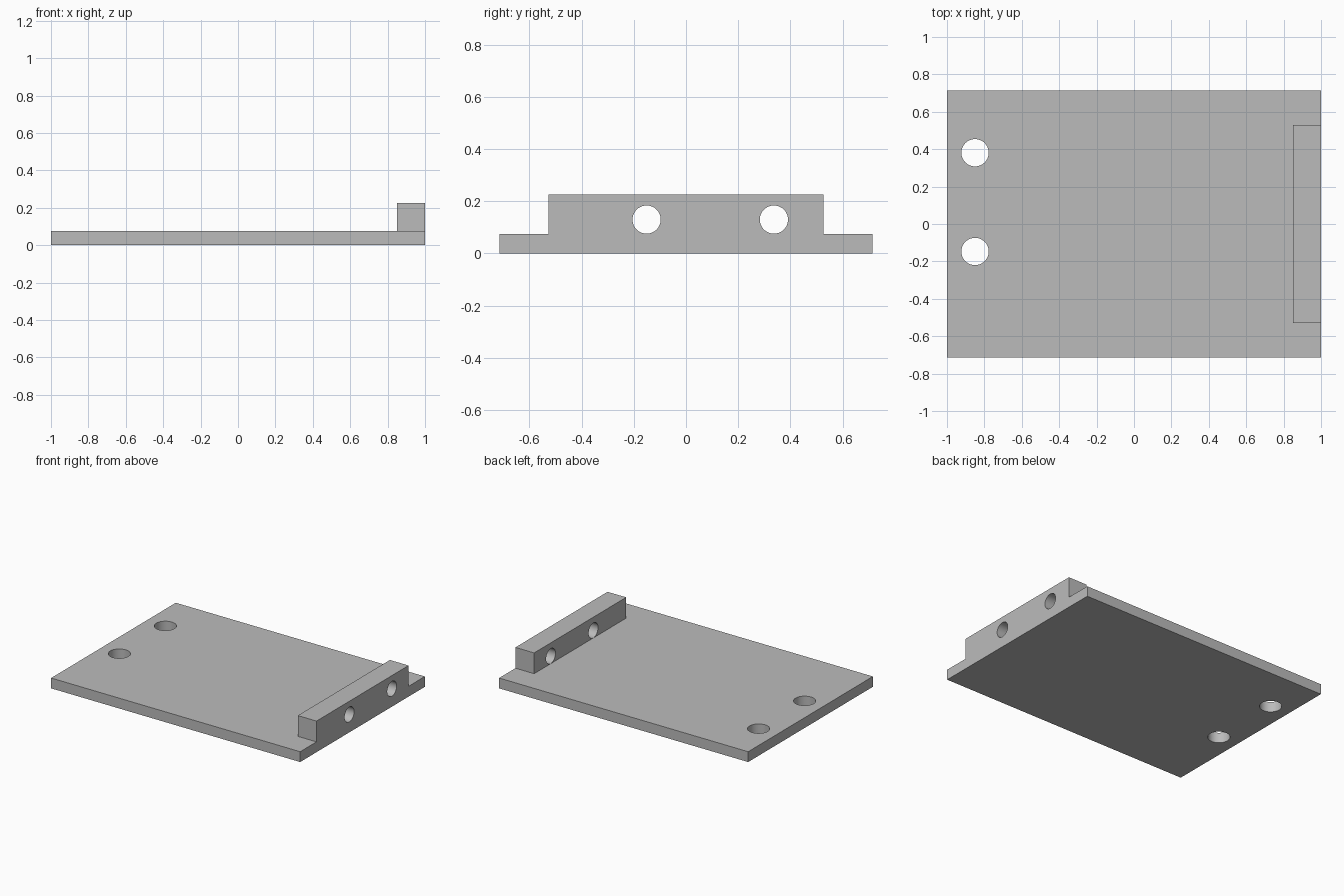
import bpy
import bmesh
from math import radians, pi

if "Cube" in bpy.data.objects:
    bpy.data.objects.remove(bpy.data.objects["Cube"], do_unlink=True)

# Plain grey finish
grey = bpy.data.materials.new("plain_grey")
grey.use_nodes = True
colour = (0.5, 0.5, 0.5, 1)
grey.diffuse_color = colour
grey.node_tree.nodes["Principled BSDF"].inputs["Base Color"].default_value = colour


def box(name, low, high):
    size = [b - a for a, b in zip(low, high)]
    centre = [(a + b) / 2 for a, b in zip(low, high)]
    bpy.ops.mesh.primitive_cube_add(size=1, location=centre)
    ob = bpy.context.object
    ob.name = name
    ob.scale = size
    bpy.ops.object.transform_apply(location=True, rotation=True, scale=True)
    ob.data.materials.append(grey)
    return ob


def drill(name, centre, radius, depth, tilt=0):
    bpy.ops.mesh.primitive_cylinder_add(vertices=64, radius=radius, depth=depth,
                                        location=centre, rotation=(0, tilt, 0))
    ob = bpy.context.object
    ob.name = name
    ob.hide_render = True
    ob.data.materials.append(grey)
    return ob


def combine(body, other, operation):
    mod = body.modifiers.new(other.name, "BOOLEAN")
    mod.object = other
    mod.operation = operation
    mod.solver = "EXACT"
    bpy.context.view_layer.objects.active = body
    bpy.ops.object.modifier_apply(modifier=mod.name)
    bpy.data.objects.remove(other, do_unlink=True)


# Flat base plate with an upright rail flush with its left edge
bracket = box("mounting_bracket", (-1, -0.715, 0), (1, 0.715, 0.075))
rail = box("end_rail", (0.85, -0.528, 0), (1, 0.528, 0.226))
combine(bracket, rail, "UNION")

# Vertical holes through the plate
for y in (-0.147, 0.381):
    combine(bracket, drill("plate_hole", (-0.85, y, 0.04), 0.073, 0.4), "DIFFERENCE")

# Sideways holes through the rail, just above the plate
for y in (-0.151, 0.337):
    combine(bracket, drill("rail_hole", (0.925, y, 0.13), 0.054, 0.4, pi / 2), "DIFFERENCE")

# Merge coplanar faces, then smooth the bores while keeping edges crisp
bm = bmesh.new()
bm.from_mesh(bracket.data)
bmesh.ops.dissolve_limit(bm, angle_limit=radians(1), verts=bm.verts, edges=bm.edges)
bm.to_mesh(bracket.data)
bm.free()
bpy.ops.object.select_all(action="DESELECT")
bracket.select_set(True)
bpy.context.view_layer.objects.active = bracket
bpy.ops.object.shade_smooth_by_angle(angle=radians(30))
